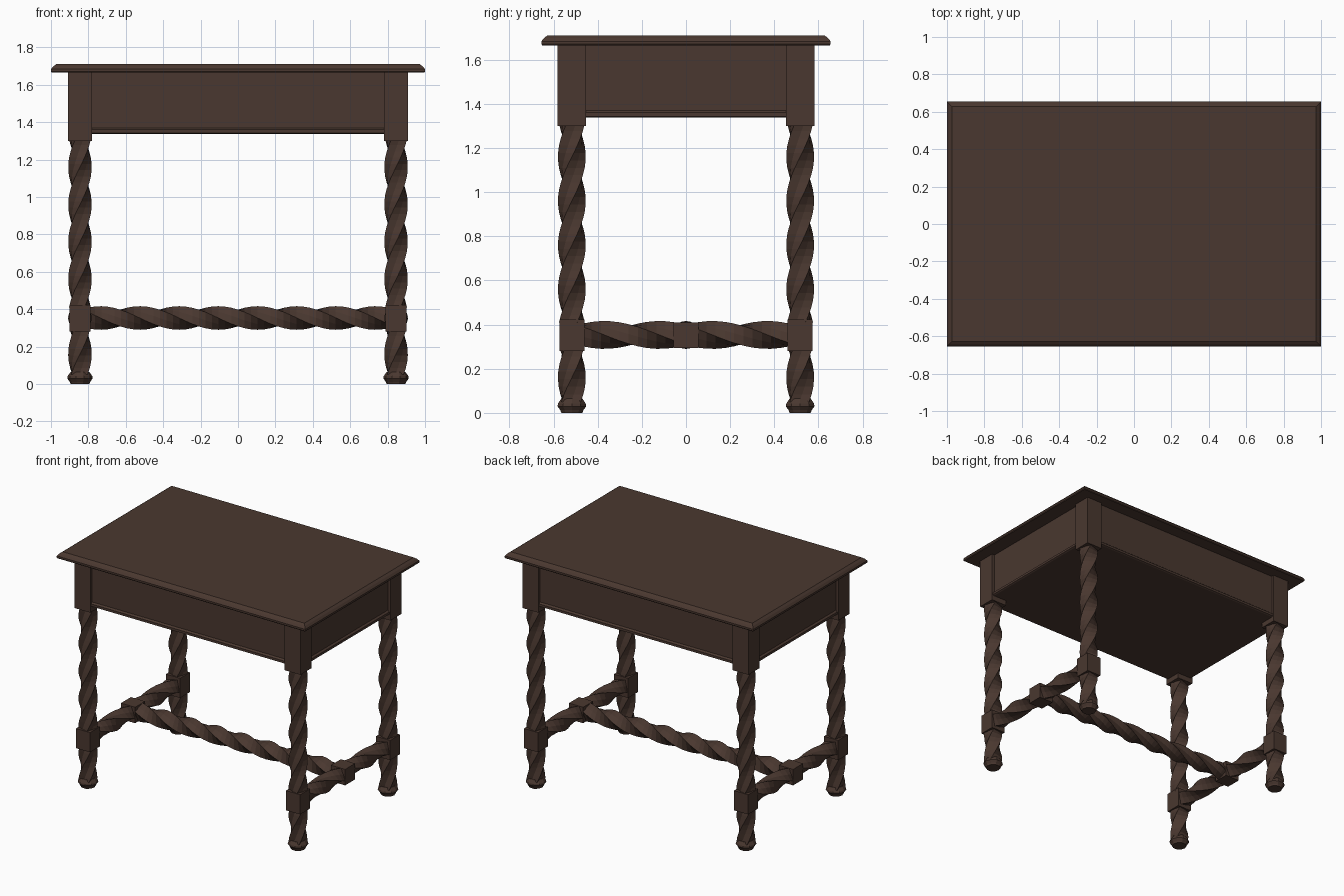
import bpy, bmesh, math
from mathutils import Matrix, Vector

if "Cube" in bpy.data.objects:
    bpy.data.objects.remove(bpy.data.objects["Cube"])

wood = bpy.data.materials.new("dark_brown_wood")
wood.diffuse_color = (0.068, 0.039, 0.029, 1)
wood.use_nodes = True
wood.node_tree.nodes["Principled BSDF"].inputs["Base Color"].default_value = wood.diffuse_color


def finish(name, bm):
    bmesh.ops.recalc_face_normals(bm, faces=bm.faces)
    mesh = bpy.data.meshes.new(name)
    bm.to_mesh(mesh)
    bm.free()
    mesh.materials.append(wood)
    ob = bpy.data.objects.new(name, mesh)
    bpy.context.collection.objects.link(ob)
    return ob


def skin(name, rings, matrix=Matrix()):
    """Skin a list of equal-sized rings and cap both ends."""
    bm = bmesh.new()
    vs = [[bm.verts.new(matrix @ Vector(p)) for p in r] for r in rings]
    n = len(vs[0])
    for a, b in zip(vs, vs[1:]):
        for i in range(n):
            j = (i + 1) % n
            bm.faces.new((a[i], a[j], b[j], b[i]))
    bm.faces.new(vs[0])
    bm.faces.new(vs[-1])
    return finish(name, bm)


def rect(hx, hy, z, cx=0, cy=0):
    return [(cx + sx * hx, cy + sy * hy, z)
            for sx, sy in ((-1, -1), (1, -1), (1, 1), (-1, 1))]


def box(name, cx, cy, hx, hy, z0, z1):
    return skin(name, [rect(hx, hy, z0, cx, cy), rect(hx, hy, z1, cx, cy)])


def twist(name, a, b, peak, period, matrix):
    """Twisted rounded-square bar along local z; corners face x and y at each peak."""
    steps = max(2, round((b - a) / period * 6))
    rings = []
    for k in range(steps + 1):
        t = a + (b - a) * k / steps
        turn = math.pi / 2 * (t - peak) / period
        ring = []
        for i in range(8):
            r = 0.063 if i % 2 == 0 else 0.046
            ang = turn + i * math.pi / 4
            ring.append((r * math.cos(ang), r * math.sin(ang), t))
        rings.append(ring)
    return skin(name, rings, matrix)


def turned(name, cx, cy, profile, n=10):
    return skin(name, [[(cx + r * math.cos(2 * math.pi * i / n),
                         cy + r * math.sin(2 * math.pi * i / n), z)
                        for i in range(n)] for r, z in profile])


LX, LY, SZ = 0.845, 0.517, 0.353

# table top with moulded upper edge
skin("table_top", [rect(1 - d, 0.655 - d, z) for d, z in
                   ((0.004, 1.665), (0, 1.67), (0, 1.683), (0.012, 1.698), (0.028, 1.71))])

# apron case, recessed between the posts, with a lip along the bottom
skin("apron_case", [rect(LX + d, LY + d, z) for d, z in
                    ((0.045, 1.338), (0.055, 1.343), (0.055, 1.36),
                     (0.043, 1.37), (0.043, 1.666))])

# four legs
for side, sx in (("left", -1), ("right", 1)):
    for end, sy in (("front", -1), ("back", 1)):
        tag = f"{end}_{side}"
        x, y = sx * LX, sy * LY
        at = Matrix.Translation((x, y, 0))
        box(f"{tag}_post", x, y, 0.064, 0.064, 1.30, 1.666)
        twist(f"{tag}_leg", 0.41, 1.31, 0.56, 0.2, at)
        box(f"{tag}_leg_block", x, y, 0.057, 0.057, 0.28, 0.423)
        twist(f"{tag}_lower_leg", 0.05, 0.29, 0.16, 0.2, at)
        turned(f"{tag}_foot", x, y, ((0.05, 0), (0.055, 0.012), (0.068, 0.03),
                                     (0.066, 0.042), (0.05, 0.065)))

# side stretchers, each in two twisted halves around a centre block
for side, sx in (("left", -1), ("right", 1)):
    for end, sy in (("front", -1), ("back", 1)):
        m = Matrix.Translation((sx * LX, 0, SZ)) @ Matrix.Rotation(-sy * math.pi / 2, 4, 'X')
        twist(f"{side}_stretcher_{end}", 0.05, 0.47, 0.12, 0.25, m)
    box(f"{side}_stretcher_block", sx * LX, 0, 0.057, 0.057, 0.294, 0.41)

# long centre stretcher
twist("centre_stretcher", -0.80, 0.80, 0.105, 0.21,
      Matrix.Translation((0, 0, SZ)) @ Matrix.Rotation(math.pi / 2, 4, 'Y'))
